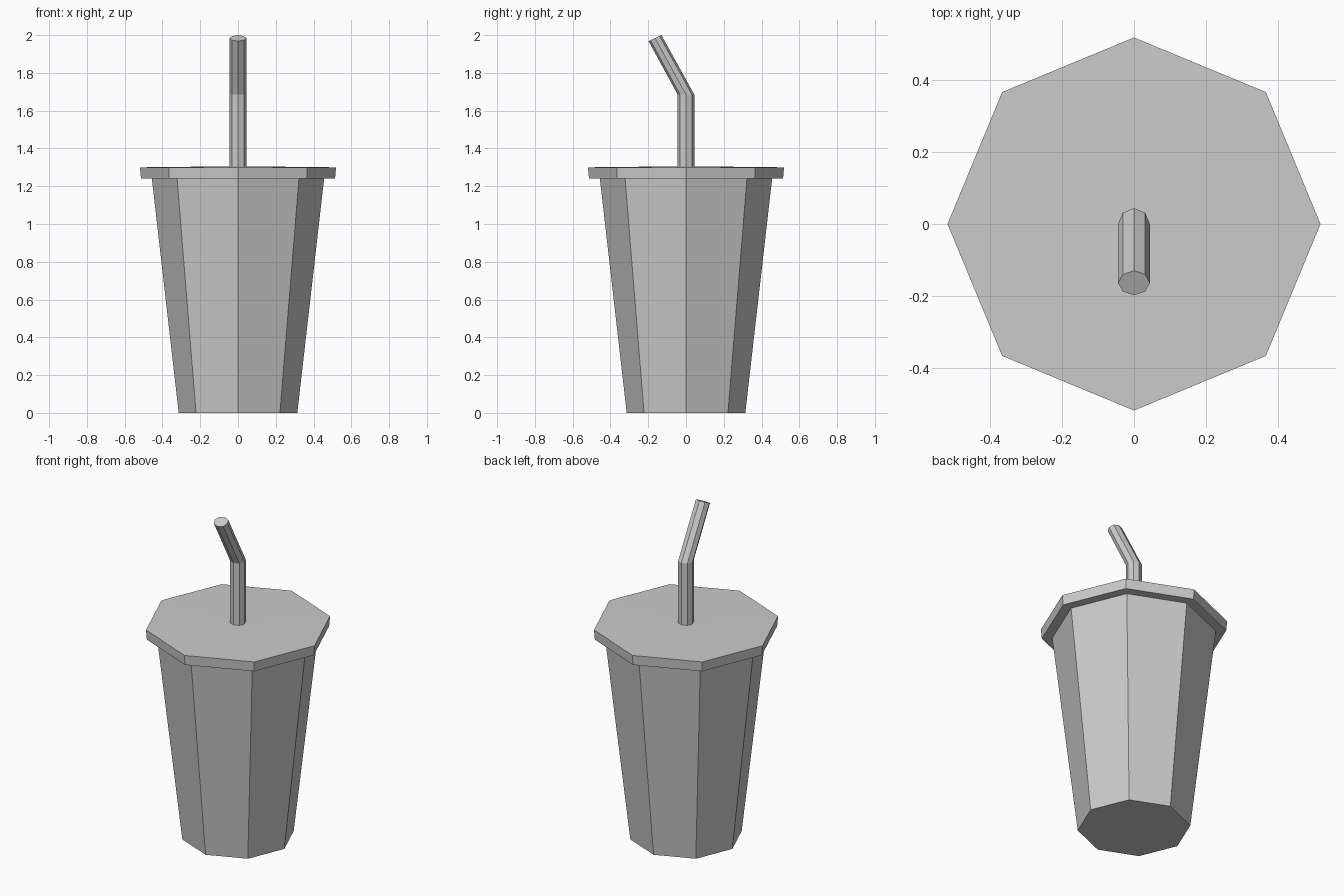
import bpy, bmesh
from math import cos, sin, pi

if "Cube" in bpy.data.objects:
    bpy.data.objects.remove(bpy.data.objects["Cube"])

SIDES = 8


def ring(r, z, y=0.0, ry=None, dz=0.0):
    """Eight-sided cross-section; ry squashes it in y, dz tilts it."""
    ry = r if ry is None else ry
    return [(r * cos(2 * pi * i / SIDES),
             y + ry * sin(2 * pi * i / SIDES),
             z + dz * sin(2 * pi * i / SIDES)) for i in range(SIDES)]


def loft(name, rings, crown=None):
    """Skin stacked rings and close both ends (crown = raised centre height)."""
    bm = bmesh.new()
    loops = [[bm.verts.new(p) for p in r] for r in rings]
    for a, b in zip(loops, loops[1:]):
        for i in range(SIDES):
            j = (i + 1) % SIDES
            bm.faces.new((a[i], a[j], b[j], b[i]))
    bm.faces.new(loops[0][::-1])
    top = bm.faces.new(loops[-1])
    if crown is not None:
        poked = bmesh.ops.poke(bm, faces=[top])
        poked["verts"][0].co.z = crown
    bmesh.ops.recalc_face_normals(bm, faces=bm.faces)
    mesh = bpy.data.meshes.new(name)
    bm.to_mesh(mesh)
    bm.free()
    obj = bpy.data.objects.new(name, mesh)
    bpy.context.collection.objects.link(obj)
    return obj


# Tapered cup
loft("cup", [ring(0.314, 0.0), ring(0.456, 1.24)])

# Overhanging lid with a barely raised top
loft("lid", [ring(0.514, 1.24), ring(0.519, 1.30)], crown=1.306)

# Straw, bent toward the front
loft("straw", [ring(0.044, 1.29),
               ring(0.044, 1.685),
               ring(0.044, 1.984, y=-0.164, ry=0.034, dz=0.016)])
